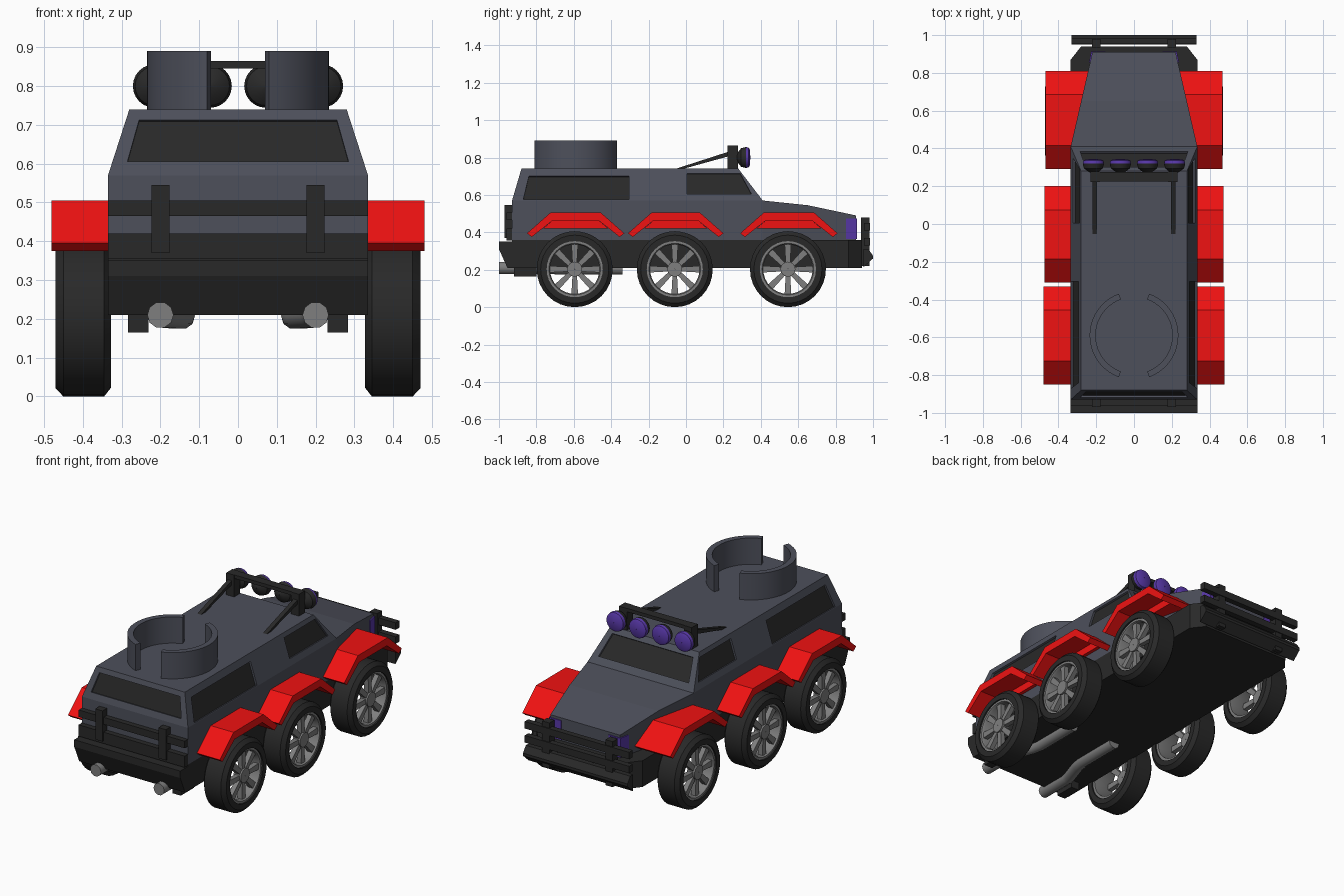
import bpy, bmesh, math
from mathutils import Vector

if "Cube" in bpy.data.objects:
    bpy.data.objects.remove(bpy.data.objects["Cube"])


def mat(name, r, g, b):
    m = bpy.data.materials.new(name)
    m.diffuse_color = (r, g, b, 1)
    m.use_nodes = True
    m.node_tree.nodes["Principled BSDF"].inputs["Base Color"].default_value = m.diffuse_color
    return m


SLATE = mat("slate", .075, .08, .105)
BLACK = mat("black", .022, .022, .022)
RED = mat("red", .87, .006, .006)
PURPLE = mat("purple", .10, .04, .40)
METAL = mat("metal", .21, .21, .21)


def finish(name, bm, m, mirror=False, smooth=False):
    if mirror:
        geo = bm.verts[:] + bm.edges[:] + bm.faces[:]
        new = bmesh.ops.duplicate(bm, geom=geo)["geom"]
        for v in new:
            if isinstance(v, bmesh.types.BMVert):
                v.co.x *= -1
    bmesh.ops.recalc_face_normals(bm, faces=bm.faces[:])
    me = bpy.data.meshes.new(name)
    bm.to_mesh(me)
    bm.free()
    ob = bpy.data.objects.new(name, me)
    bpy.context.collection.objects.link(ob)
    me.materials.append(m)
    if smooth:
        bpy.ops.object.select_all(action='DESELECT')
        ob.select_set(True)
        bpy.context.view_layer.objects.active = ob
        bpy.ops.object.shade_smooth_by_angle(angle=math.radians(30))
    return ob


def add_hull(bm, pts):
    vs = [bm.verts.new(p) for p in pts]
    bmesh.ops.convex_hull(bm, input=vs)
    bmesh.ops.dissolve_limit(bm, angle_limit=.01, verts=bm.verts[:], edges=bm.edges[:])


def add_box(bm, x0, x1, y0, y1, z0, z1):
    add_hull(bm, [(x, y, z) for x in (x0, x1) for y in (y0, y1) for z in (z0, z1)])


def add_prism(bm, x0, x1, prof):
    f = bm.faces.new([bm.verts.new((x0, y, z)) for y, z in prof])
    r = bmesh.ops.extrude_face_region(bm, geom=[f])["geom"]
    for v in r:
        if isinstance(v, bmesh.types.BMVert):
            v.co.x += x1 - x0


def add_lathe(bm, prof, place, n=32, a0=0, a1=360):
    """Sweep a closed (axis, radius) profile; place(axis, u, v) -> position."""
    full = a1 - a0 == 360
    rings = []
    for i in range(n if full else n + 1):
        a = math.radians(a0 + (a1 - a0) * i / n)
        rings.append([bm.verts.new(place(h, r * math.cos(a), r * math.sin(a))) for h, r in prof])
    k = len(prof)
    for i in range(n):
        p, q = rings[i], rings[(i + 1) % len(rings)]
        for j in range(k):
            bm.faces.new((p[j], p[(j + 1) % k], q[(j + 1) % k], q[j]))
    if not full:
        bm.faces.new(rings[0])
        bm.faces.new(rings[-1])


# Cabin and tapering hood
both = lambda pts: [(s * x, y, z) for x, y, z in pts for s in (-1, 1)]
bm = bmesh.new()
add_hull(bm, both([(.335, -.93, .36), (.335, -.93, .57), (.28, -.88, .74),
                   (.28, .28, .74), (.335, .41, .57), (.335, .41, .36)]))
cabin = finish("cabin", bm, SLATE)
bm = bmesh.new()
add_hull(bm, both([(.335, .41, .36), (.335, .41, .57), (.28, .65, .545), (.28, .65, .36),
                   (.22, .91, .49), (.22, .91, .36)]))
finish("hood", bm, SLATE)

# Windows: recessed by cutters, glass laid in the recess
sx = lambda z: .335 - .055 * (z - .57) / .17
side = lambda pts: [Vector((sx(z), y, z)) for y, z in pts]
across = lambda slope, y0: [Vector((x, y0 + slope * (z - .57) / .17, z))
                            for x, z in ((-.285, .605), (.285, .605), (.255, .712), (-.255, .712))]
rear_side = side([(-.87, .575), (-.305, .575), (-.305, .70), (-.84, .70)])
front_side = side([(.005, .605), (.35, .605), (.29, .715), (.005, .715)])
flip = lambda q: [Vector((-p.x, p.y, p.z)) for p in q]
quads = [rear_side, front_side, flip(rear_side), flip(front_side), across(.05, -.93), across(-.13, .41)]
cut, glass = bmesh.new(), bmesh.new()
for q in quads:
    n = (q[1] - q[0]).cross(q[2] - q[0]).normalized()
    if n.dot(q[0] - Vector((0, -.25, .5))) < 0:
        n = -n
    add_hull(cut, [p + n * d for p in q for d in (-.012, .03)])
    glass.faces.new([glass.verts.new(p - n * .011) for p in q])
finish("windows", glass, BLACK)
cutter = finish("window_cutter", cut, SLATE)
cutter.hide_render = True
cutter.hide_set(True)
mod = cabin.modifiers.new("recess", 'BOOLEAN')
mod.operation, mod.solver, mod.object = 'DIFFERENCE', 'EXACT', cutter

# Dark chassis with chamfered front corners
bm = bmesh.new()
add_hull(bm, both([(x, y, z) for x, y in ((.335, -.93), (.335, .87), (.28, .94)) for z in (.21, .36)]))
finish("chassis", bm, BLACK)

# Rear bumper and rack
bm = bmesh.new()
add_prism(bm, -.335, .335, [(-.92, .21), (-.955, .21), (-1, .31), (-1, .35), (-.92, .35)])
finish("rear_bumper", bm, BLACK)
bm = bmesh.new()
for z0, z1 in ((.355, .42), (.465, .505)):
    add_box(bm, -.335, .335, -.96, -.925, z0, z1)
for x in (-.2, .2):
    add_box(bm, x - .023, x + .023, -.97, -.925, .37, .545)
finish("rear_rack", bm, BLACK)

# Front bull bar
bm = bmesh.new()
for z in (.35, .43):
    add_box(bm, -.33, .33, .952, .985, z - .02, z + .02)
for x in (-.2, .2):
    add_box(bm, x - .023, x + .023, .935, .98, .22, .48)
add_prism(bm, -.33, .33, [(.95, .215), (1, .26), (1, .275), (.975, .31), (.95, .31)])
finish("bull_bar", bm, BLACK)

# Headlights wrapping the hood corners
bm = bmesh.new()
add_hull(bm, [(x, y, z) for x, y in ((.15, .855), (.238, .855), (.226, .914), (.15, .914)) for z in (.365, .475)])
finish("headlights", bm, PURPLE, mirror=True)

# Fenders with an inner lip
bm = bmesh.new()
for y0, y1, inner, w in ((-.85, -.33, .33, .48), (-.31, .20, .33, .475), (.29, .81, .22, .468)):
    a, b = y0 + .125, y1 - .125
    under = [(b - .01, .462), (a + .01, .462)]
    add_prism(bm, inner, w, [(y0, .395), (a, .505), (b, .505), (y1, .395),
                             (y1 - .025, .375)] + under + [(y0 + .025, .375)])
    add_prism(bm, inner, .355, under + [(a - .04, .42), (b + .04, .42)])
finish("fenders", bm, RED, mirror=True)

# Wheels: tyre, open rim, eight spokes, hub
tyre, rim = bmesh.new(), bmesh.new()
for cy in (-.595, -.06, .545):
    place = lambda h, u, v: (h, cy + u, .203 + v)
    add_lathe(tyre, [(.327, .15), (.327, .18), (.345, .203), (.45, .203), (.47, .182), (.47, .15)], place)
    add_lathe(rim, [(.335, .15), (.335, .135), (.45, .132), (.462, .138), (.462, .15)], place)
    add_lathe(rim, [(.415, .002), (.415, .04), (.462, .04), (.462, .002)], place, 16)
    for i in range(8):
        a = math.radians(45 * i)
        c, s = math.cos(a), math.sin(a)
        add_hull(rim, [place(h, r * c - t * s, r * s + t * c) for h in (.425, .453)
                       for r, w in ((.03, .012), (.14, .018)) for t in (-w, w)])
finish("tyres", tyre, BLACK, mirror=True, smooth=True)
finish("rims", rim, METAL, mirror=True, smooth=True)

# Turret shield: two facing arcs on the roof
bm = bmesh.new()
for a in (0, 180):
    add_lathe(bm, [(.735, .203), (.735, .235), (.89, .235), (.89, .203)],
              lambda h, u, v: (u, -.59 + v, h), 20, a - 70, a + 70)
finish("turret_shield", bm, SLATE, smooth=True)

# Roof light frame with raked braces
bm = bmesh.new()
add_box(bm, -.23, .23, .225, .275, .845, .865)
for s in (-1, 1):
    add_box(bm, s * .18, s * .23, .222, .277, .74, .865)
    add_hull(bm, [(s * x, y, z) for x in (.195, .22)
                  for y, z in ((-.06, .738), (-.02, .738), (.24, .835), (.24, .81))])
finish("light_frame", bm, BLACK)

# Four roof spotlights
shell, lens = bmesh.new(), bmesh.new()
for cx in (-.215, -.072, .072, .215):
    place = lambda h, u, v: (cx + u, h, .8 + v)
    add_lathe(shell, [(.27, .002), (.275, .025), (.295, .05), (.32, .056), (.32, .002)], place, 24)
    add_lathe(lens, [(.32, .002), (.32, .056), (.335, .053), (.342, .04), (.344, .002)], place, 24)
finish("spotlight_shells", shell, BLACK, smooth=True)
finish("spotlight_lenses", lens, PURPLE, smooth=True)

# Exhaust pipes with an S-bend, and dark rear brackets
for s, name in ((-1, "left_exhaust"), (1, "right_exhaust")):
    cu = bpy.data.curves.new(name, 'CURVE')
    cu.dimensions = '3D'
    cu.bevel_depth, cu.bevel_resolution, cu.use_fill_caps = .034, 3, True
    sp = cu.splines.new('POLY')
    path = [(.2, -1, .21), (.2, -.8, .21), (.19, -.76, .21), (.155, -.66, .207),
            (.145, -.61, .207), (.145, -.34, .207)]
    sp.points.add(len(path) - 1)
    for p, (x, y, z) in zip(sp.points, path):
        p.co = (s * x, y, z, 1)
    cu.materials.append(METAL)
    bpy.context.collection.objects.link(bpy.data.objects.new(name, cu))
bm = bmesh.new()
add_box(bm, .23, .283, -.92, -.80, .165, .22)
finish("rear_brackets", bm, BLACK, mirror=True)
